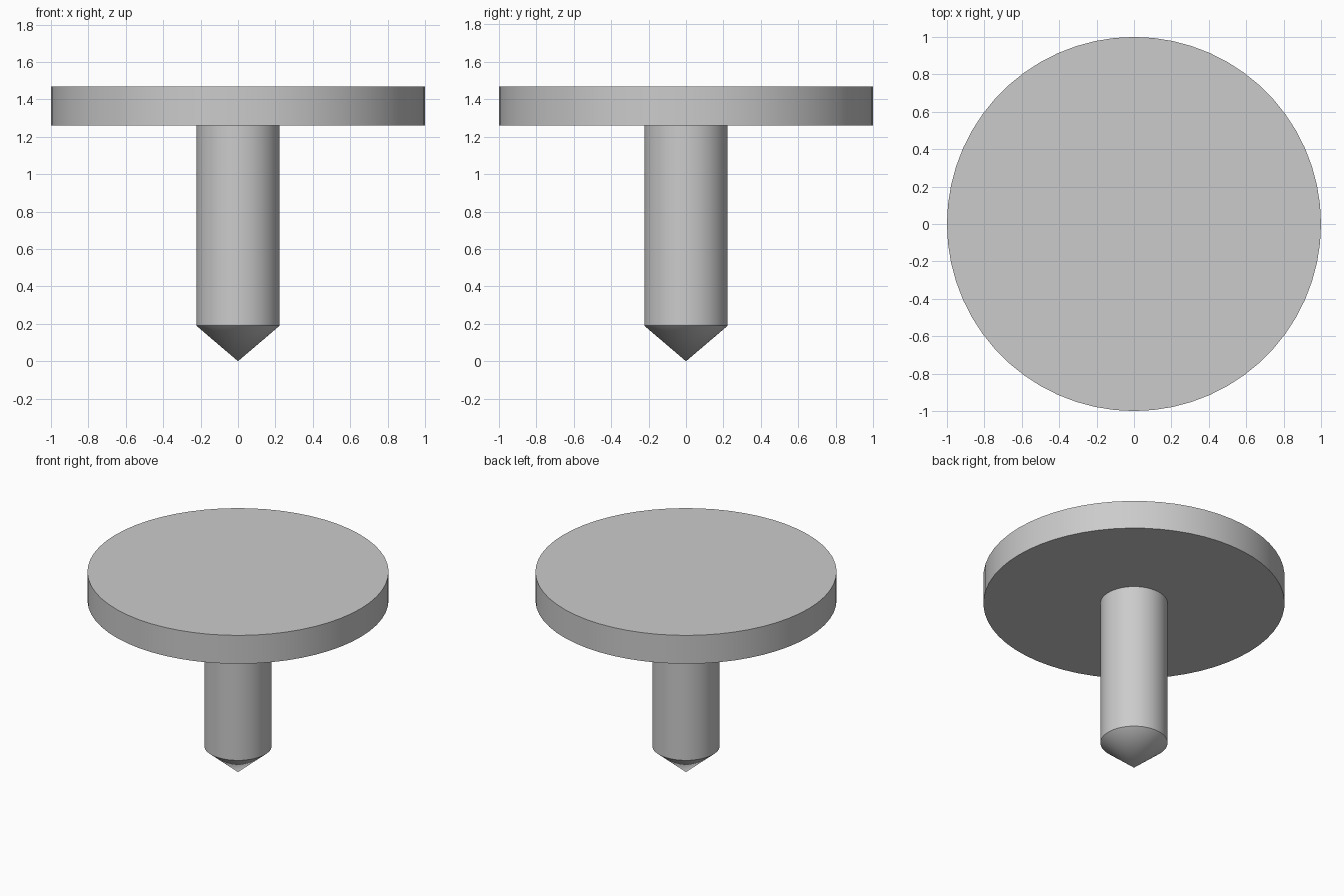
import bpy
import math

cube = bpy.data.objects.get("Cube")
if cube:
    bpy.data.objects.remove(cube, do_unlink=True)

SEGMENTS = 60

# Plain grey used on every part
grey = bpy.data.materials.new("light_grey")
grey.use_nodes = True
colour = (0.6, 0.6, 0.6, 1)
grey.diffuse_color = colour
grey.node_tree.nodes["Principled BSDF"].inputs["Base Color"].default_value = colour


def round_part(name, bottom_radius, top_radius, bottom, top):
    """Upright cylinder or cone between two heights, with crisp rims."""
    bpy.ops.mesh.primitive_cone_add(
        vertices=SEGMENTS, radius1=bottom_radius, radius2=top_radius,
        depth=top - bottom, location=(0, 0, (bottom + top) / 2))
    part = bpy.context.object
    part.name = name
    part.data.materials.append(grey)
    bpy.ops.object.shade_smooth_by_angle(angle=math.radians(30))
    return part


DISC_BOTTOM, DISC_TOP = 1.26, 1.468
SHAFT_RADIUS, TIP_TOP = 0.223, 0.19

# Wide flat head, straight shaft and pointed tip
round_part("head_disc", 1, 1, DISC_BOTTOM, DISC_TOP)
round_part("shaft", SHAFT_RADIUS, SHAFT_RADIUS, TIP_TOP, DISC_BOTTOM)
round_part("pointed_tip", 0, SHAFT_RADIUS, 0, TIP_TOP)
